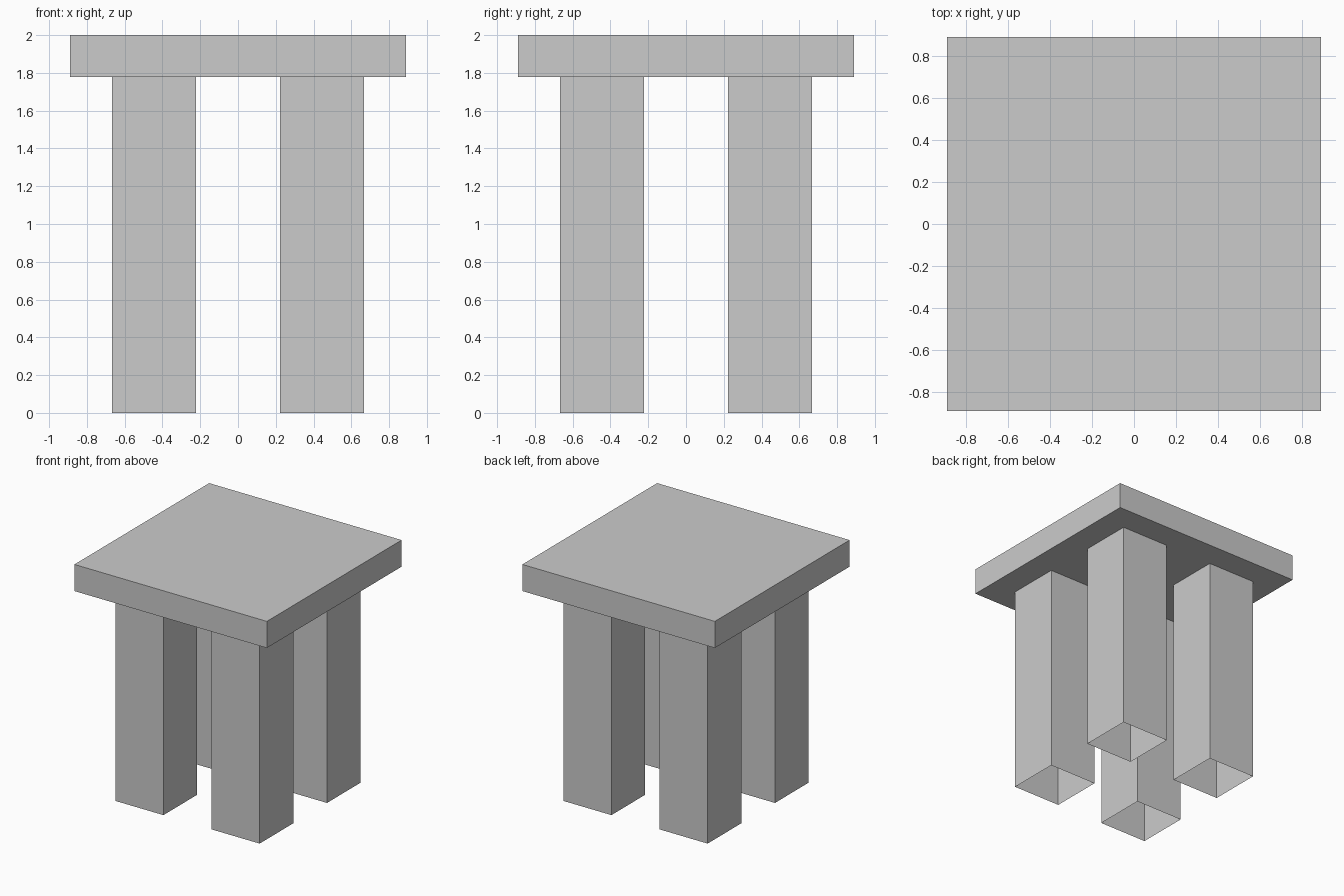
import bpy
import bmesh
from mathutils import Matrix, Vector

if "Cube" in bpy.data.objects:
    bpy.data.objects.remove(bpy.data.objects["Cube"])

U = 2 / 9  # the whole stool sits on a grid of nine units in height


def box(name, size, centre, open_ends=False):
    """Box from a unit cube; open_ends leaves only the four side walls."""
    bm = bmesh.new()
    bmesh.ops.create_cube(bm, size=1)
    if open_ends:
        ends = [f for f in bm.faces if abs(f.normal.z) > 0.5]
        bmesh.ops.delete(bm, geom=ends, context='FACES_ONLY')
    bmesh.ops.transform(bm, matrix=Matrix.Diagonal((*size, 1)), verts=bm.verts)
    mesh = bpy.data.meshes.new(name)
    bm.to_mesh(mesh)
    bm.free()
    obj = bpy.data.objects.new(name, mesh)
    obj.location = Vector(centre)
    bpy.context.collection.objects.link(obj)
    return obj


# Square seat slab
box("seat", (8 * U, 8 * U, U), (0, 0, 8.5 * U))

# Four hollow legs, open at the foot
for y, depth in ((-1, "front"), (1, "back")):
    for x, side in ((-1, "left"), (1, "right")):
        box(f"{depth}_{side}_leg", (2 * U, 2 * U, 8 * U),
            (x * 2 * U, y * 2 * U, 4 * U), open_ends=True)
